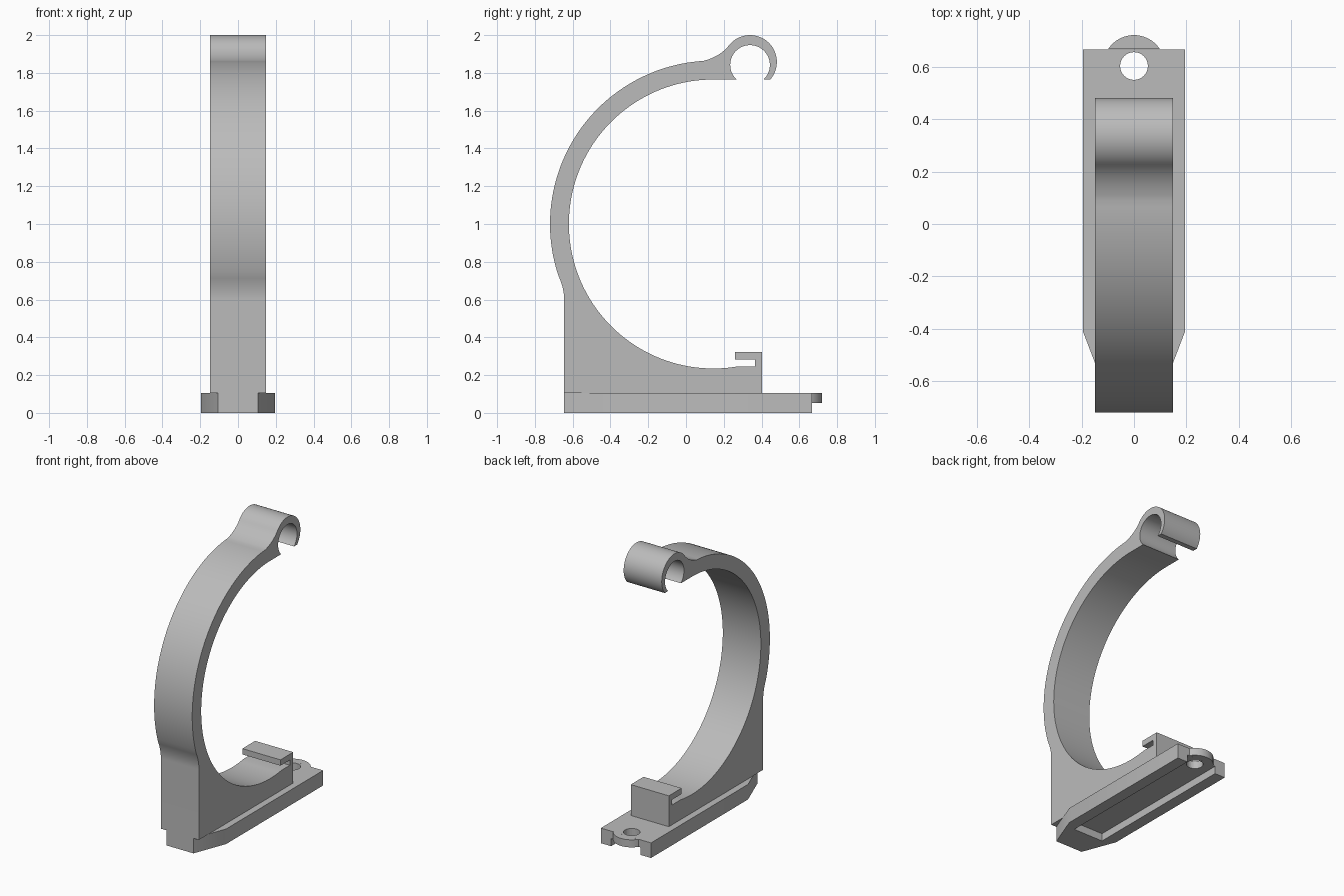
import bpy, bmesh
from math import sin, cos, radians, pi

cube = bpy.data.objects.get("Cube")
if cube:
    bpy.data.objects.remove(cube, do_unlink=True)

grey = bpy.data.materials.new("plain grey")
grey.use_nodes = True
grey.diffuse_color = (0.5, 0.5, 0.5, 1)
grey.node_tree.nodes["Principled BSDF"].inputs["Base Color"].default_value = (0.5, 0.5, 0.5, 1)


def arc(cx, cy, r, start, end, n):
    """Points on an arc, angles in degrees."""
    steps = [radians(start + (end - start) * i / n) for i in range(n + 1)]
    return [(cx + r * cos(a), cy + r * sin(a)) for a in steps]


def fillet(p, c, q, n=10):
    """Quadratic curve from p to q, without its end points."""
    ts = [i / n for i in range(1, n)]
    return [tuple((1 - t) ** 2 * p[k] + 2 * t * (1 - t) * c[k] + t * t * q[k] for k in (0, 1))
            for t in ts]


def prism(name, outline, low, high, axis):
    """Extrude a closed outline along x (outline in y, z) or z (outline in x, y)."""
    bm = bmesh.new()
    place = (lambda p: (low, *p)) if axis == "x" else (lambda p: (*p, low))
    face = bm.faces.new([bm.verts.new(place(p)) for p in outline])
    out = bmesh.ops.extrude_face_region(bm, geom=[face])
    shift = (high - low, 0, 0) if axis == "x" else (0, 0, high - low)
    bmesh.ops.translate(bm, vec=shift,
                        verts=[g for g in out["geom"] if isinstance(g, bmesh.types.BMVert)])
    bmesh.ops.recalc_face_normals(bm, faces=bm.faces)
    mesh = bpy.data.meshes.new(name)
    bm.to_mesh(mesh)
    bm.free()
    mesh.materials.append(grey)
    obj = bpy.data.objects.new(name, mesh)
    bpy.context.collection.objects.link(obj)
    return obj


def cut(obj, cutter):
    mod = obj.modifiers.new("cut", "BOOLEAN")
    mod.operation = "DIFFERENCE"
    mod.solver = "EXACT"
    mod.object = cutter
    cutter.hide_render = True
    cutter.hide_viewport = True
    cutter.display_type = "WIRE"


def shade(obj):
    bpy.ops.object.select_all(action="DESELECT")
    obj.select_set(True)
    bpy.context.view_layer.objects.active = obj
    bpy.ops.object.shade_smooth_by_angle(angle=radians(30))


BASE_TOP = 0.106
CEILING = 0.053
BACK = 0.667

# Curved arm with its foot, top clip and lower hook
ring = (0.145, 1.0)
outer = arc(*ring, 0.865, 198.5, 93.5, 56)
clip_outer = arc(0.339, 1.858, 0.142, 142, -41, 36)
clip_hole = arc(0.339, 1.842, 0.105, -47, 227, 40)
inner = arc(*ring, 0.765, 90, 279.5, 80)
foot_top = (-0.645, 0.6)
profile = [(-0.645, BASE_TOP), foot_top]
profile += fillet(foot_top, (-0.645, 0.66), outer[0])
profile += outer
profile += fillet(outer[-1], (0.18, 1.886), clip_outer[0])
profile += clip_outer + clip_hole + inner
profile += [(0.365, 0.245), (0.365, 0.282), (0.26, 0.282), (0.26, 0.323),
            (0.402, 0.323), (0.402, BASE_TOP)]
arm = prism("curved_arm", profile, -0.148, 0.148, "x")
shade(arm)

# Base plate: tapered front, shallow channel underneath, open at the back
half = [(0.105, -0.645), (0.195, -0.41), (0.195, BACK)]
plate = [(-x, y) for x, y in half] + half[::-1]
base = prism("base_plate", plate, 0, BASE_TOP, "z")
channel = prism("channel_cutter", [(-0.115, -0.455), (0.115, -0.455), (0.115, 0.9), (-0.115, 0.9)],
                -0.1, CEILING, "z")
cut(base, channel)

# Rounded tab behind the base, and the screw hole through both
hole_y = 0.603
tab = prism("screw_tab", arc(0, hole_y, 0.118, 33, 147, 24), CEILING, BASE_TOP, "z")
hole = prism("screw_hole_cutter", arc(0, hole_y, 0.053, 0, 360, 32)[:-1], -0.2, 0.3, "z")
cut(base, hole)
shade(base)
shade(tab)
